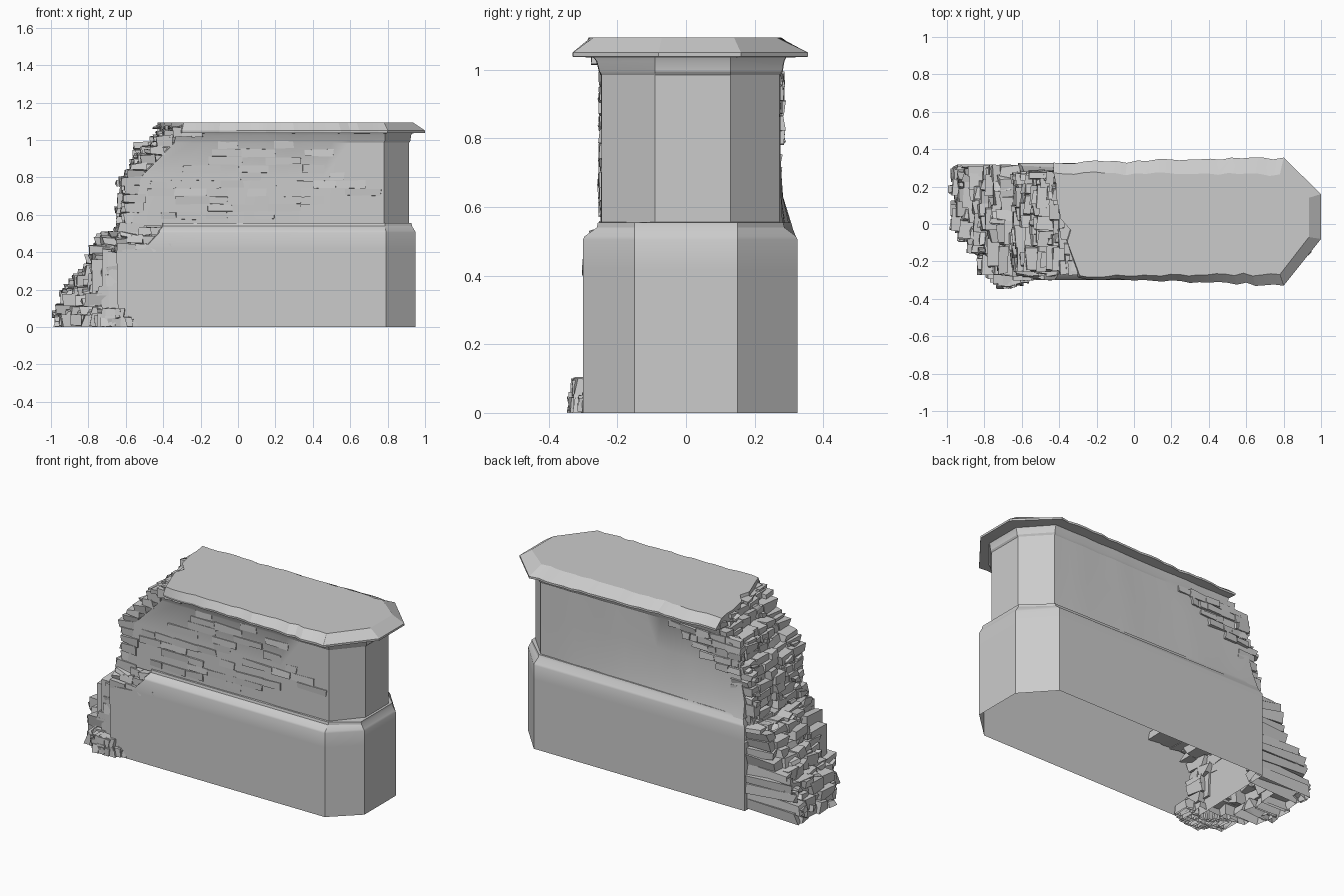
import bpy, bmesh, random
from mathutils import Vector

random.seed(7)
rnd = random.uniform
cube = bpy.data.objects.get("Cube")
if cube:
    bpy.data.objects.remove(cube, do_unlink=True)

stone = bpy.data.materials.new("grey stone")
stone.use_nodes = True
GREY = (0.6, 0.6, 0.6, 1)
stone.diffuse_color = GREY
stone.node_tree.nodes["Principled BSDF"].inputs["Base Color"].default_value = GREY


def finish(bm, name, angle):
    mesh = bpy.data.meshes.new(name)
    bm.to_mesh(mesh)
    bm.free()
    mesh.materials.append(stone)
    obj = bpy.data.objects.new(name, mesh)
    bpy.context.collection.objects.link(obj)
    bpy.ops.object.select_all(action="DESELECT")
    obj.select_set(True)
    bpy.context.view_layer.objects.active = obj
    bpy.ops.object.shade_smooth_by_angle(angle=angle)


def lerp(a, b, t):
    return a + (b - a) * t


def curve(points, z):
    """Piecewise linear lookup of x at height z."""
    for (z0, x0), (z1, x1) in zip(points, points[1:]):
        if z <= z1:
            return lerp(x0, x1, (z - z0) / (z1 - z0))
    return points[-1][1]


def loft(name, rings, side=1, end=1, wear=0.0, lid=False, angle=0.5):
    """Hollow stack of outlines with a cut-corner right end.
    ring: z, left x (front, back), right x, front y, back y (left, right), corner x, end y pair"""
    bm = bmesh.new()
    side_wear = [rnd(-1, 1) for _ in range(2 * side + 2)]
    end_wear = [rnd(-1, 1) for _ in range(end)]
    loops = []
    for z, left, right, front, back, corner, tip in rings:
        pts = []
        for i in range(side + 1):
            t = i / side
            w = wear * side_wear[i] * (i < side)
            pts.append((lerp(left[0], corner, t), lerp(*front, t) + w))
        pts += [(right, tip[0]), (right, tip[1])]
        for i in range(side + 1):
            t = i / side
            w = wear * side_wear[side + 1 + i] * (i > 0)
            pts.append((lerp(corner, left[1], t), lerp(*back, t) + w))
        for i in range(1, end):
            t = i / end
            pts.append((lerp(left[1], left[0], t) + 3 * wear * end_wear[i], lerp(back[1], front[0], t)))
        loops.append([bm.verts.new((x, y, z)) for x, y in pts])
    for low, high in zip(loops, loops[1:]):
        for i in range(len(low)):
            j = (i + 1) % len(low)
            bm.faces.new((low[i], low[j], high[j], high[i]))
    if lid:
        bm.faces.new(loops[-1])
    finish(bm, name, angle)


def block(bm, low, high, rough):
    """Rough hewn box between two corners, open underneath when it rests on the ground."""
    low, high = Vector(low), Vector(high)
    verts = bmesh.ops.create_cube(bm, size=1)["verts"]
    for v in verts:
        for k in range(3):
            v.co[k] = lerp(low[k], high[k], v.co[k] + 0.5) + rnd(-rough, rough)
        v.co.z = max(v.co.z, 0)
    if low.z == 0:
        faces = {f for v in verts for f in v.link_faces if max(w.co.z for w in f.verts) < 0.02}
        bmesh.ops.delete(bm, geom=list(faces), context="FACES_ONLY")


# Hollow plinth with its broken upper left front corner and sloping ledge
tip = (-0.15, 0.15)
F, B = (-0.3, -0.3), (0.325, 0.325)
loft("plinth", [
    (0, (-0.64, -0.62), 0.95, F, B, 0.79, tip),
    (0.41, (-0.65, -0.62), 0.95, F, B, 0.79, tip),
    (0.42, (-0.5, -0.62), 0.95, F, B, 0.79, tip),
    (0.505, (-0.42, -0.62), 0.95, F, B, 0.79, tip),
    (0.515, (-0.42, -0.61), 0.945, (-0.295, -0.295), (0.32, 0.32), 0.79, tip),
    (0.54, (-0.4, -0.6), 0.93, (-0.26, -0.26), (0.287, 0.31), 0.785, tip),
    (0.555, (-0.4, -0.6), 0.928, (-0.257, -0.257), (0.283, 0.305), 0.785, tip),
    (0.557, (-0.4, -0.58), 0.9, (-0.23, -0.23), (0.25, 0.25), 0.77, (-0.08, 0.12))])

# Upper wall, leaning back on the broken end and flaring under the cap
F, B = (-0.246, -0.246), (0.273, 0.27)
tip = (-0.09, 0.13)
loft("upper_wall", [
    (0.54, (-0.57, -0.6), 0.915, F, (0.273, 0.31), 0.78, tip),
    (0.63, (-0.55, -0.59), 0.915, F, (0.273, 0.282), 0.78, tip),
    (0.8, (-0.52, -0.55), 0.915, F, B, 0.78, tip),
    (0.985, (-0.34, -0.42), 0.915, F, B, 0.78, tip),
    (0.995, (-0.34, -0.42), 0.922, (-0.25, -0.252), (0.28, 0.275), 0.785, tip),
    (1.025, (-0.33, -0.42), 0.925, (-0.258, -0.26), (0.285, 0.28), 0.785, tip),
    (1.045, (-0.3, -0.42), 0.935, (-0.27, -0.275), (0.295, 0.285), 0.785, tip)], side=12, wear=0.003)

# Cap stone with worn edges and bevelled rim
tip = (-0.08, 0.16)
loft("cap_stone", [
    (1.035, (-0.3, -0.42), 0.92, (-0.25, -0.25), (0.28, 0.27), 0.78, (-0.07, 0.14)),
    (1.038, (-0.3, -0.43), 1.0, (-0.285, -0.33), (0.355, 0.325), 0.8, tip),
    (1.05, (-0.3, -0.43), 1.0, (-0.287, -0.33), (0.355, 0.325), 0.8, tip),
    (1.094, (-0.29, -0.43), 0.935, (-0.277, -0.27), (0.265, 0.27), 0.78, (-0.07, 0.14))],
    side=22, end=9, wear=0.009, lid=True, angle=0.2)

# Proud bricks on the weathered front face and on the bare patch at the back
bm = bmesh.new()
course = 0.042
for row in range(10):
    z = 0.575 + row * course
    x = -0.5 + rnd(0, 0.1) + 0.25 * max(0, z - 0.8)
    while x < 0.6:
        length = rnd(0.07, 0.2)
        if random.random() < 0.5 - 0.4 * max(0, x):
            block(bm, (x, -0.252, z), (x + length, -0.22, z + course * 0.93), 0.004)
        x += length
    x, limit = -0.56, -0.55 + 2.2 * (z - 0.75)
    while x < limit:
        length = rnd(0.05, 0.11)
        block(bm, (x, 0.24, z), (x + length, rnd(0.274, 0.288), z + course * 0.9), 0.005)
        x += length
finish(bm, "face_bricks", 0.3)


def broken_courses(name, z, top, course, edge, span, inner, rough):
    """Shell of loose stone courses stepping back along a broken edge."""
    bm = bmesh.new()
    while z < top - 0.01:
        height = min(course * rnd(0.75, 1.25), top - z)
        y = span[0]
        while y < span[1] - 0.01:
            width = min(rnd(0.05, 0.13), span[1] - y)
            x = edge(z + height * 0.5, y + width * 0.5) + rnd(0, 0.05)
            # outer stones run back to the wall, the rest form a thin shell
            outer = y == span[0] or y + width > span[1] - 0.01
            reach = max(inner, x + 0.08) if outer else x + 0.16
            block(bm, (x, y, z), (reach, y + width, z + height), rough)
            # smaller ledge stone in front of some of them
            if random.random() < 0.4:
                block(bm, (x - 0.02, y + width * 0.2, z), (x + 0.05, y + width * 0.8, z + height * 0.5), rough)
            y += width
        z += height
    finish(bm, name, 0.3)


upper_edge = [(0.4, -0.66), (0.8, -0.635), (0.85, -0.59), (0.95, -0.54), (1.03, -0.46), (1.1, -0.42)]
lower_edge = [(0, -0.99), (0.17, -0.95), (0.25, -0.89), (0.35, -0.82), (0.45, -0.77), (0.53, -0.72)]


def upper_slope(z, y):
    # the front of the break is worn further back towards the top
    return curve(upper_edge, z) + max(0, z - 0.85) * max(0, 0.15 - y) * 0.9


def lower_slope(z, y):
    return min(curve(lower_edge, z) + max(0, -y) * 0.65, -0.67)


broken_courses("broken_wall_end", 0.41, 1.075, 0.045, upper_slope, (-0.25, 0.275), -0.5, 0.009)
broken_courses("rubble_core", 0, 0.5, 0.055, lower_slope, (-0.27, 0.305), -0.6, 0.014)

# Broken stones where the ledge is lost, and along the front of the cap
bm = bmesh.new()
for row in range(3):
    x = -0.65 + 0.06 * row
    while x < -0.42:
        length = rnd(0.05, 0.1)
        z = 0.4 + row * 0.045
        block(bm, (x, -0.3 + 0.012 * row + rnd(0, 0.015), z), (x + length, -0.15, z + 0.045), 0.007)
        x += length
x = -0.4
while x < -0.25:
    block(bm, (x, -0.27, 1.02), (x + 0.06, -0.2, rnd(1.04, 1.085)), 0.007)
    x += 0.05
finish(bm, "ledge_stones", 0.3)

# Upright remains of the lost corner
bm = bmesh.new()
for x, y, top in ((-0.78, -0.23, 0.36), (-0.73, -0.265, 0.42), (-0.69, -0.28, 0.4)):
    block(bm, (x, y, 0.08), (x + 0.06, y + 0.15, top), 0.008)
finish(bm, "corner_posts", 0.3)

# Fallen stones at the foot
bm = bmesh.new()
for i in range(16):
    x = -0.84 + 0.018 * i
    y = -0.24 - 0.1 * min(1, i / 6) + 0.05 * max(0, i - 9) / 6
    size = rnd(0.04, 0.07)
    block(bm, (x, y, 0), (x + size, y + 0.1, size), 0.008)
    if 4 < i < 11:
        block(bm, (x, y + 0.01, size), (x + size, y + 0.1, 0.1), 0.008)
finish(bm, "fallen_stones", 0.3)
